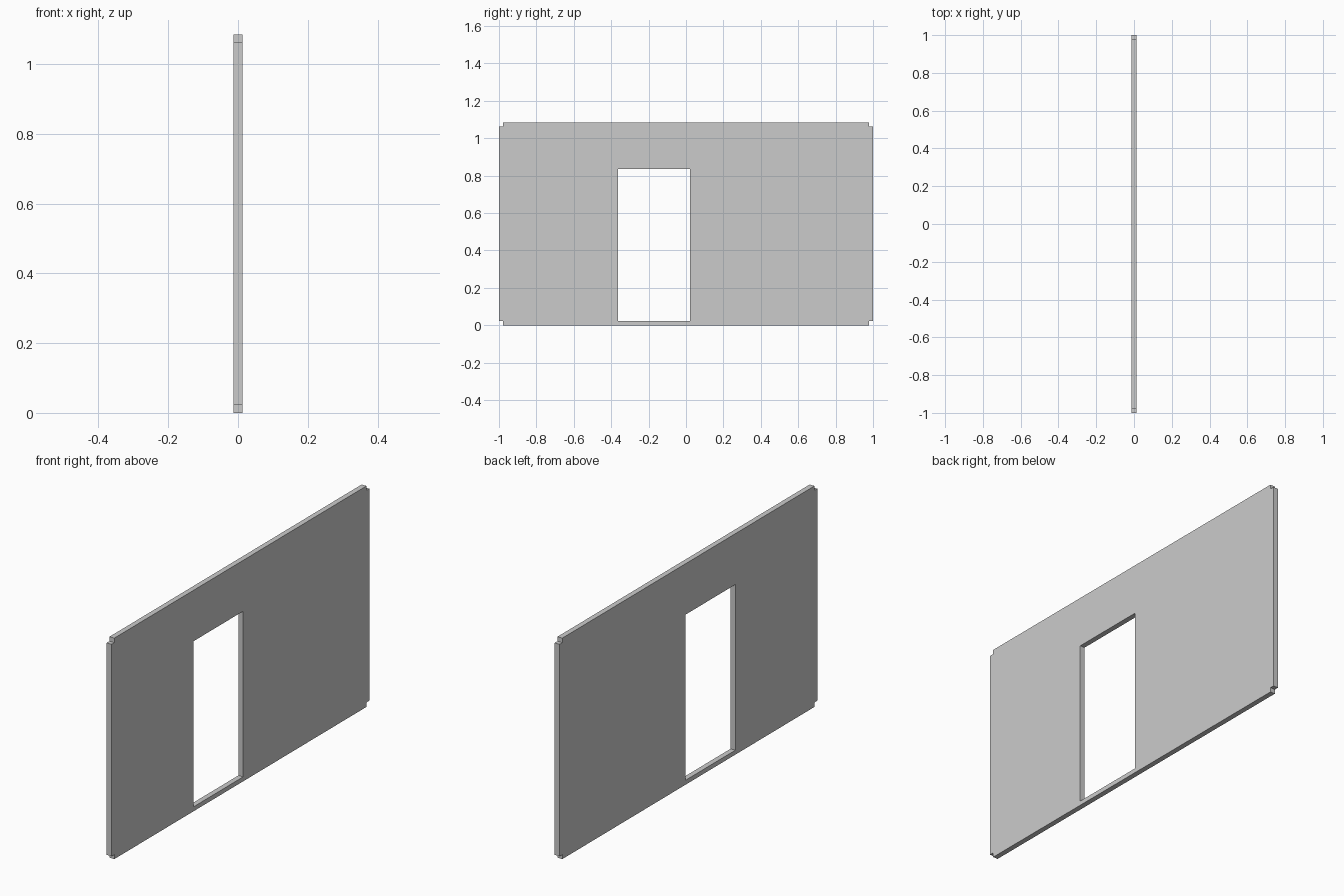
import bpy, bmesh

if "Cube" in bpy.data.objects:
    bpy.data.objects.remove(bpy.data.objects["Cube"])

T = 0.0130          # half thickness
H, N = 1.085, 0.022 # height, corner notch size

# Outer outline (y, z) with a square notch in each corner
outline = [(-1 + N, 0), (1 - N, 0), (1 - N, N), (1, N),
           (1, H - N), (1 - N, H - N), (1 - N, H), (-1 + N, H),
           (-1 + N, H - N), (-1, H - N), (-1, N), (-1 + N, N)]
# Doorway opening, with a thin sill left below it
doorway = [(-0.364, 0.022), (0.021, 0.022), (0.021, 0.835), (-0.364, 0.835)]


def add_loop(bm, points):
    verts = [bm.verts.new((-T, y, z)) for y, z in points]
    return [bm.edges.new((v, verts[(i + 1) % len(verts)])) for i, v in enumerate(verts)]


# Wall panel: fill between the two loops, then extrude through the thickness
bm = bmesh.new()
edges = add_loop(bm, outline) + add_loop(bm, doorway)
bmesh.ops.triangle_fill(bm, edges=edges, use_beauty=True, normal=(-1, 0, 0))
result = bmesh.ops.extrude_face_region(bm, geom=bm.faces[:], use_keep_orig=True)
moved = [g for g in result["geom"] if isinstance(g, bmesh.types.BMVert)]
bmesh.ops.translate(bm, verts=moved, vec=(2 * T, 0, 0))
bmesh.ops.recalc_face_normals(bm, faces=bm.faces[:])

mesh = bpy.data.meshes.new("wall_panel")
bm.to_mesh(mesh)
bm.free()
wall = bpy.data.objects.new("wall_panel", mesh)
bpy.context.collection.objects.link(wall)
